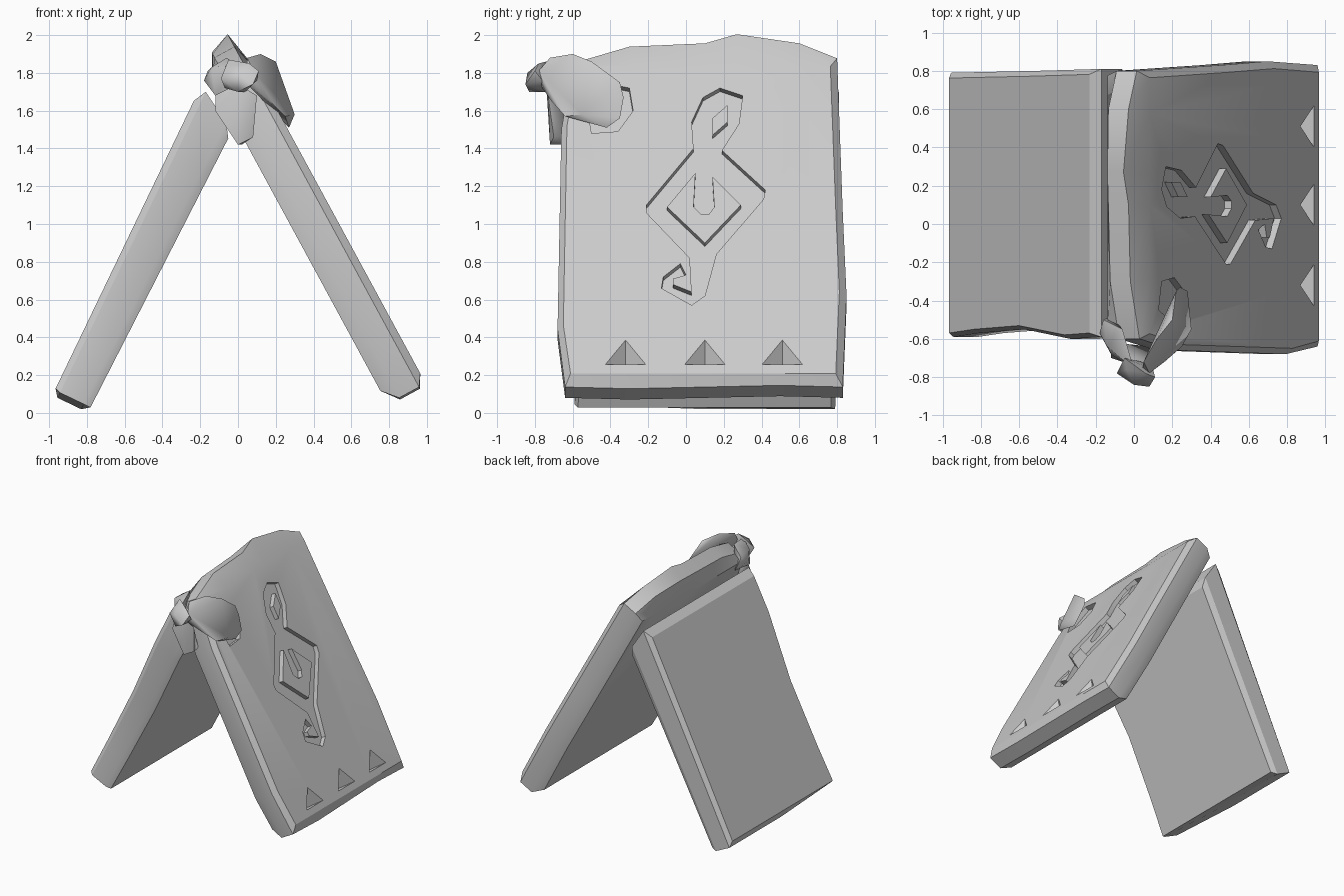
import bpy
import bmesh
import math
from mathutils import Matrix, Vector

default = bpy.data.objects.get("Cube")
if default:
    bpy.data.objects.remove(default, do_unlink=True)

stone = bpy.data.materials.new("grey stone")
stone.use_nodes = True
GREY = (0.6, 0.6, 0.6, 1.0)
stone.diffuse_color = GREY
stone.node_tree.nodes["Principled BSDF"].inputs["Base Color"].default_value = GREY


def add_object(name, bm, matrix=None):
    """Turn a bmesh into a linked object with the stone material."""
    bmesh.ops.recalc_face_normals(bm, faces=bm.faces)
    mesh = bpy.data.meshes.new(name)
    bm.to_mesh(mesh)
    bm.free()
    mesh.materials.append(stone)
    obj = bpy.data.objects.new(name, mesh)
    bpy.context.collection.objects.link(obj)
    if matrix:
        obj.matrix_world = matrix
    return obj


def smooth(obj, degrees):
    for face in obj.data.polygons:
        face.use_smooth = True
    obj.data.set_sharp_from_angle(angle=math.radians(degrees))


def hull(name, points, matrix=None):
    """Convex lump around a few points."""
    bm = bmesh.new()
    for point in points:
        bm.verts.new(point)
    result = bmesh.ops.convex_hull(bm, input=bm.verts)
    loose = [v for v in bm.verts if not v.link_faces]
    bmesh.ops.delete(bm, geom=loose, context="VERTS")
    return add_object(name, bm, matrix)


def slab_frame(foot, top, side):
    """Local x runs along the slab width, y up the slope, z out of its face."""
    foot = Vector((foot[0], 0, foot[1]))
    up = (Vector((top[0], 0, top[1])) - foot).normalized()
    across = Vector((0, side, 0))
    frame = Matrix((across, up, across.cross(up))).transposed().to_4x4()
    return Matrix.Translation(foot) @ frame


def slab(name, outline, layers, frame, side, taper):
    """Loft one rough outline through the slab, clamped at each depth layer."""
    bm = bmesh.new()
    rings = []
    for depth, width, low, high in layers:
        ring = []
        for y, s in outline:
            s = min(max(s, low), high)
            ring.append(bm.verts.new((side * y * width, s, depth * (1 + taper * s))))
        rings.append(ring)
    count = len(outline)
    for a, b in zip(rings, rings[1:]):
        for i in range(count):
            j = (i + 1) % count
            bm.faces.new((a[i], a[j], b[j], b[i]))
    bm.faces.new(rings[0])
    bm.faces.new(rings[-1])
    return add_object(name, bm, frame)


def apply_cut(target, cutter):
    """Boolean the cutter out of the target, then discard the cutter."""
    cutter.hide_render = True
    cut = target.modifiers.new("cut", "BOOLEAN")
    cut.operation = "DIFFERENCE"
    cut.solver = "EXACT"
    cut.object = cutter
    bpy.context.view_layer.update()
    graph = bpy.context.evaluated_depsgraph_get()
    mesh = bpy.data.meshes.new_from_object(target.evaluated_get(graph))
    target.modifiers.clear()
    target.data = mesh
    bpy.data.objects.remove(cutter, do_unlink=True)


# Plain slab leaning on the inside of the carved one
plain_frame = slab_frame((-0.97, 0.12), (-0.23, 1.66), -1)
plain_outline = [(-0.59, 0), (0.1, -0.03), (0.79, -0.03), (0.8, 1), (0.81, 1.77),
                 (0.1, 1.77), (-0.59, 1.77), (-0.6, 1.4), (-0.55, 0.85), (-0.57, 0.3)]
plain_layers = [(0, 0.965, 0.01, 1.7), (-0.03, 1, -0.03, 1.77),
                (-0.17, 1, -0.03, 1.67), (-0.21, 0.97, 0, 1.6)]
plain_slab = slab("plain_slab", plain_outline, plain_layers, plain_frame, -1, 0.12)
smooth(plain_slab, 25)

# Carved slab with a wavy top edge
FOOT_Z = 0.2
carved_frame = slab_frame((0.97, FOOT_Z), (0.08, 1.84), 1)
RISE = carved_frame[2][1]
carved_outline = [(-0.64, -0.05), (-0.3, -0.06), (0.5, -0.04), (0.83, -0.05),
                  (0.85, 0.5), (0.83, 1), (0.8, 1.93), (0.6, 2.02), (0.27, 2.075),
                  (0.1, 2.02), (-0.3, 2), (-0.6, 1.9), (-0.66, 1.5), (-0.68, 0.3)]
carved_layers = [(0, 0.955, 0.01, 1.86), (-0.04, 1, -0.06, 2.08),
                 (-0.16, 1, -0.06, 2.03), (-0.23, 0.97, 0.03, 1.9)]
carved_slab = slab("carved_slab", carved_outline, carved_layers, carved_frame, 1, 0)


def slope(z):
    """Distance up the carved face for a given height."""
    return (z - FOOT_Z) / RISE


# Engraved swirl sign: outer outline, two islands, and the bow's shallow socket
swirl = [(18, 172), (30, 168), (28, 153), (19, 139), (42, 118), (41, 113), (16, 84),
         (10, 62), (3, 57), (-13, 66), (-12, 72), (-3, 79), (0, 73), (-7, 71),
         (-7, 68), (3, 64), (2, 82), (-21, 106), (-21, 110), (4, 140), (3, 154), (9, 167)]
teardrop = [(22, 163), (22, 154), (14, 147), (14, 156)]
diamond = [(5, 127), (4, 109), (8, 105), (12, 105), (15, 109), (14, 125),
           (29, 110), (10, 90), (-10, 109)]
socket = [(-50, 148), (-36, 149), (-28, 160), (-30, 172), (-45, 175), (-52, 160)]

curve = bpy.data.curves.new("engraving", "CURVE")
curve.dimensions = "2D"
curve.fill_mode = "BOTH"
curve.extrude = 0.04
for loop in (swirl, teardrop, diamond, socket):
    spline = curve.splines.new("POLY")
    spline.points.add(len(loop) - 1)
    spline.use_cyclic_u = True
    for point, (y, z) in zip(spline.points, loop):
        point.co = (y / 100, slope(z / 100), 0, 1)
curve_object = bpy.data.objects.new("engraving", curve)
bpy.context.collection.objects.link(curve_object)
bpy.context.view_layer.update()
depsgraph = bpy.context.evaluated_depsgraph_get()
flat = bpy.data.meshes.new_from_object(curve_object.evaluated_get(depsgraph))
engraving = bmesh.new()
engraving.from_mesh(flat)
bmesh.ops.remove_doubles(engraving, verts=engraving.verts, dist=0.0005)
bpy.data.objects.remove(curve_object, do_unlink=True)
apply_cut(carved_slab, add_object("engraving_cutter", engraving, carved_frame))

# Row of three wedge notches near the foot
for y in (-0.32, 0.1, 0.51):
    base, tip = slope(0.255), slope(0.4)
    notch = hull("notch_cutter", [(y - 0.12, base, 0.01), (y + 0.12, base, 0.01),
                                  (y, tip, 0.01), (y, base, -0.09)], carved_frame)
    apply_cut(carved_slab, notch)
smooth(carved_slab, 30)

# Bow tied at the front of the ridge
bow = {
    "bow_large_loop": [(12, -60, 190), (20, -50, 186), (22, -35, 175), (24, -33, 167),
                       (28, -35, 156), (27, -42, 151), (30, -55, 158), (25, -64, 157),
                       (16, -72, 166), (4, -78, 175), (5, -72, 188), (8, -78, 181)],
    "bow_small_loop": [(-18, -57, 176), (-16, -50, 181), (-12, -48, 170), (-6, -55, 188),
                       (-12, -68, 168), (-14, -64, 183), (0, -76, 174), (0, -76, 184)],
    "bow_tail": [(-12, -66, 168), (-12, -70, 160), (0, -72, 142), (8, -70, 146),
                 (10, -73, 168), (2, -65, 142), (8, -64, 147), (0, -74, 174), (-10, -62, 174)],
    "bow_knot": [(-9, -78, 177), (-7, -75, 172), (0, -83, 170), (8, -85, 174),
                 (11, -80, 181), (6, -78, 185), (-4, -76, 184), (0, -84, 180),
                 (10, -76, 176), (-5, -70, 187), (4, -72, 170)],
}
for part, points in bow.items():
    smooth(hull(part, [Vector(p) / 100 for p in points]), 60)
